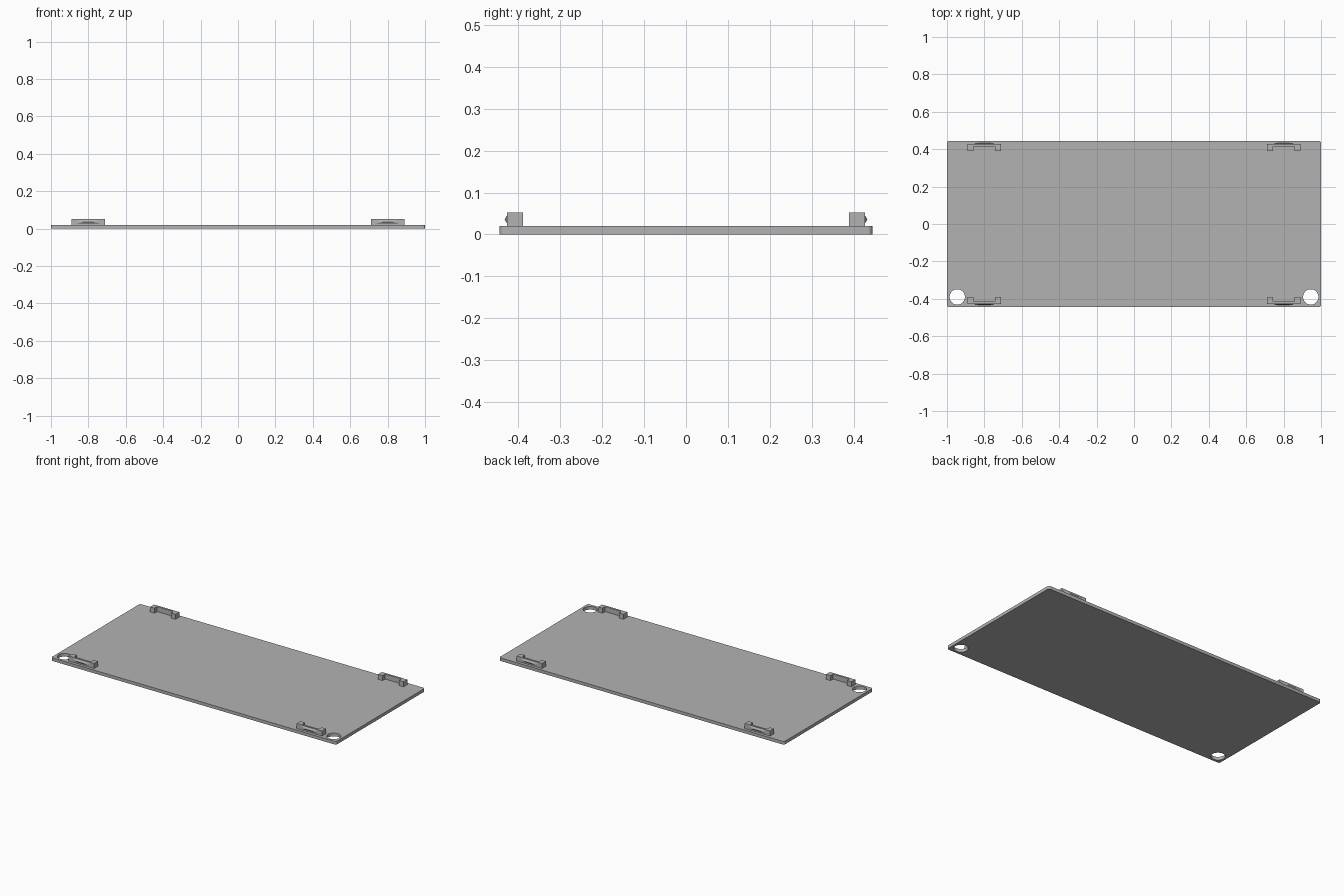
import bpy, bmesh, math

if "Cube" in bpy.data.objects:
    bpy.data.objects.remove(bpy.data.objects["Cube"])

grey = bpy.data.materials.new("light_grey")
grey.diffuse_color = (0.45, 0.45, 0.45, 1)
grey.use_nodes = True
grey.node_tree.nodes["Principled BSDF"].inputs["Base Color"].default_value = grey.diffuse_color

HX, HY, T = 1.0, 0.445, 0.02      # plate half sizes and thickness


def arc(cx, cy, r, start, sweep, n):
    return [(cx + r * math.cos(start + sweep * i / n),
             cy + r * math.sin(start + sweep * i / n)) for i in range(n + 1)]


def add_loop(curve, pts):
    sp = curve.splines.new('POLY')
    sp.points.add(len(pts) - 1)
    for p, (x, y) in zip(sp.points, pts):
        p.co = (x, y, 0, 1)
    sp.use_cyclic_u = True


# Plate: rounded rectangle with two round holes near the front corners
curve = bpy.data.curves.new("plate", 'CURVE')
curve.dimensions = '2D'
curve.fill_mode = 'BOTH'
curve.extrude = T / 2
r = 0.012
outline = []
for k, (sx, sy) in enumerate([(1, 1), (-1, 1), (-1, -1), (1, -1)]):
    outline += arc(sx * (HX - r), sy * (HY - r), r, k * math.pi / 2, math.pi / 2, 6)
add_loop(curve, outline)
for sx in (-1, 1):
    add_loop(curve, arc(sx * 0.945, -0.39, 0.041, 0, 2 * math.pi, 48)[:-1])
plate = bpy.data.objects.new("plate", curve)
bpy.context.collection.objects.link(plate)
plate.location.z = T / 2
bpy.context.view_layer.objects.active = plate
plate.select_set(True)
bpy.ops.object.convert(target='MESH')
plate = bpy.context.object
bm = bmesh.new()
bm.from_mesh(plate.data)
bmesh.ops.remove_doubles(bm, verts=bm.verts, dist=1e-5)
bmesh.ops.recalc_face_normals(bm, faces=bm.faces)
bm.to_mesh(plate.data)
bm.free()
plate.data.materials.clear()
plate.data.materials.append(grey)
bpy.ops.object.shade_smooth_by_angle(angle=math.radians(30))


def prism(bm, profile, z0, z1):
    face = bm.faces.new([bm.verts.new((x, y, z0)) for x, y in profile])
    out = bmesh.ops.extrude_face_region(bm, geom=[face])
    for v in out['geom']:
        if isinstance(v, bmesh.types.BMVert):
            v.co.z = z1


# Clip: U-shaped bracket opening inward, with a tapered snap ridge outside
def clip(name, cx, side):
    bm = bmesh.new()
    outer, bar, inner = 0.427, 0.415, 0.389
    prism(bm, [(-0.089, inner), (-0.058, inner), (-0.058, bar), (0.058, bar),
               (0.058, inner), (0.089, inner), (0.089, outer), (-0.089, outer)],
          T, 0.052)
    base = [bm.verts.new((x, outer, z)) for x, z in
            [(-0.06, 0.026), (0.06, 0.026), (0.06, 0.046), (-0.06, 0.046)]]
    a, b = [bm.verts.new((x, 0.433, 0.036)) for x in (-0.028, 0.028)]
    for f in ([base[0], base[1], b, a], [base[2], base[3], a, b],
              [base[1], base[2], b], [base[3], base[0], a], base):
        bm.faces.new(f)
    for v in bm.verts:
        v.co.x += cx
        v.co.y *= side
    bmesh.ops.recalc_face_normals(bm, faces=bm.faces)
    mesh = bpy.data.meshes.new(name)
    bm.to_mesh(mesh)
    bm.free()
    mesh.materials.append(grey)
    bpy.context.collection.objects.link(bpy.data.objects.new(name, mesh))


for sx, xn in ((-1, "left"), (1, "right")):
    for sy, yn in ((-1, "front"), (1, "back")):
        clip(f"clip_{yn}_{xn}", sx * 0.8, sy)
